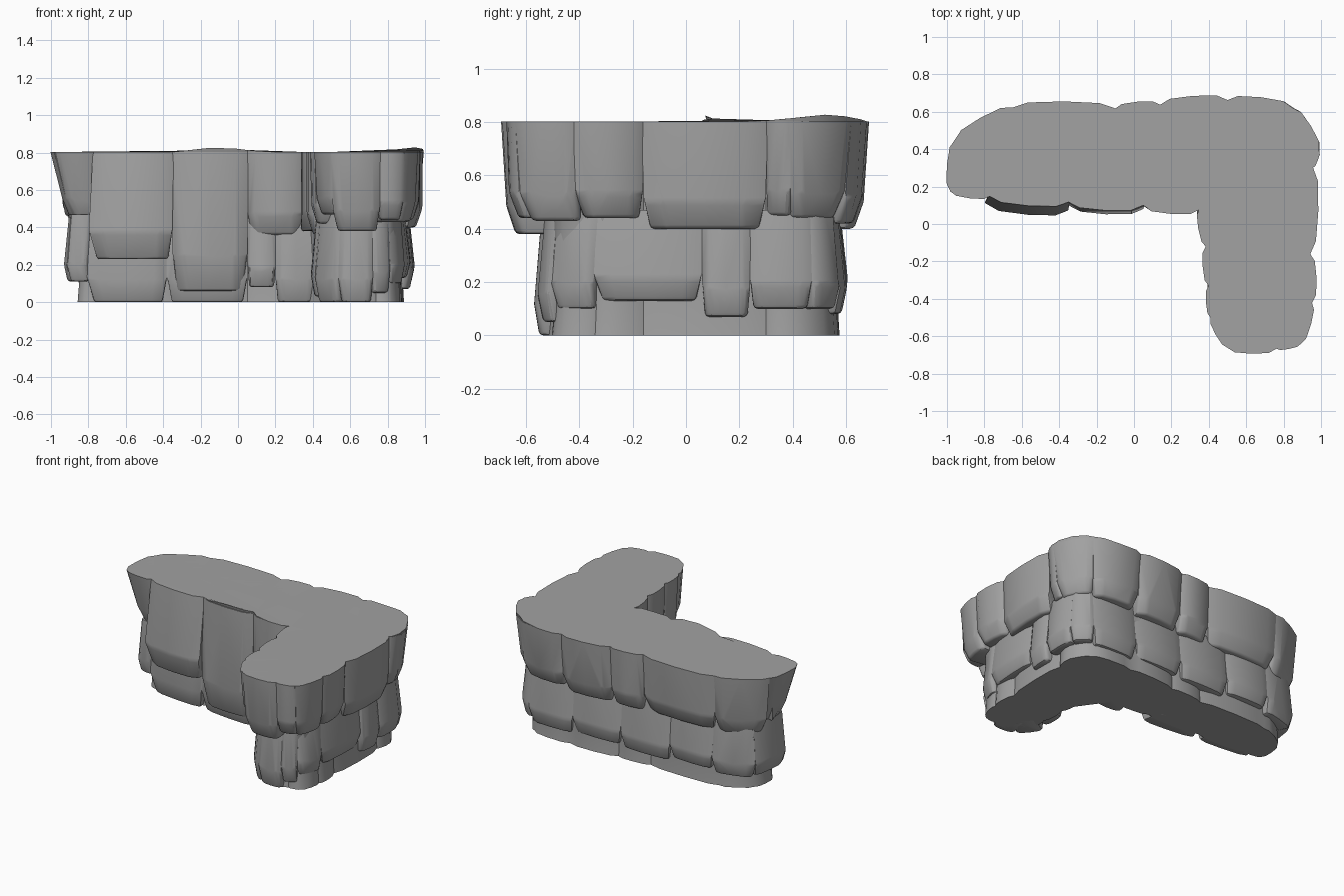
import bpy, bmesh, math
from mathutils import Vector

old = bpy.data.objects.get("Cube")
if old:
    bpy.data.objects.remove(old, do_unlink=True)

stone = bpy.data.materials.new("grey stone")
stone.use_nodes = True
grey = (0.36, 0.36, 0.36, 1)
stone.diffuse_color = grey
stone.node_tree.nodes["Principled BSDF"].inputs["Base Color"].default_value = grey
TOP = 0.803
SCALLOP = ((0.16, 0.8), (0.5, 1), (0.84, 0.8))  # share along a block, share of bulge

# Upper course: crease x, y, then underside height and outward lean of the next block
UPPER = [
    (-.98, .175, .46, -.07), (-.955, .45, .4, -.02), (-.65, .62, .41, -.01),
    (-.1, .615, .4, -.01), (.14, .635, .4, -.02), (.5, .66, .42, -.02),
    (.85, .62, .44, -.03), (.99, .39, .45, -.02), (.955, .3, .4, 0),
    (.94, -.16, .44, -.01), (.95, -.42, .43, -.02), (.89, -.64, .44, -.01),
    (.76, -.665, .38, -.02), (.5, -.66, .47, -.02), (.41, -.5, .42, -.01),
    (.4, -.33, .36, 0), (.385, -.12, .38, 0), (.35, .08, .36, 0),
    (.05, .1, .06, .02), (-.35, .12, .23, .05), (-.77, .15, .46, -.07),
]
# Lower course: crease x, y and foot height of the next block
LOWER = [
    (-.91, .21, .11), (-.88, .5, .1), (-.61, .58, .12), (-.28, .575, .09),
    (.1, .575, .1), (.47, .575, .08), (.81, .57, .1), (.915, .47, .1),
    (.915, .24, .07), (.9, .06, .13), (.88, -.34, .1), (.81, -.5, .05),
    (.72, -.545, 0), (.54, -.535, 0), (.42, -.38, .03), (.42, -.2, .05),
    (.42, .1, 0), (.2, .1, .08), (.05, .11, 0), (-.38, .15, 0), (-.8, .19, .11),
]


def finish(bm, name, angle):
    bmesh.ops.recalc_face_normals(bm, faces=bm.faces)
    mesh = bpy.data.meshes.new(name)
    bm.to_mesh(mesh)
    bm.free()
    mesh.materials.append(stone)
    obj = bpy.data.objects.new(name, mesh)
    bpy.context.collection.objects.link(obj)
    bpy.ops.object.select_all(action="DESELECT")
    obj.select_set(True)
    bpy.context.view_layer.objects.active = obj
    bpy.ops.object.shade_smooth_by_angle(angle=math.radians(angle))


def outward(a, b):
    d = b - a
    return Vector((-d.y, d.x)).normalized()


def bulge_of(a, b, most):
    return min(most, 0.12 * (b - a).length)


def pairs(course):
    for i, spec in enumerate(course):
        nxt = course[(i + 1) % len(course)]
        yield i + 1, Vector(spec[:2]), Vector(nxt[:2]), spec[2:]


# Nearest point on the middle lines of the two arms
def middle(p):
    a = Vector((max(-.6, min(.7, p.x)), .38))
    b = Vector((.7, max(-.2, min(.38, p.y))))
    return min((a, b), key=lambda q: (q - p).length)


def bump(p):
    peaks = (Vector((-.1, .06)), Vector((.92, .52)))
    return .028 * sum(max(0, 1 - (p - q).length / .25) for q in peaks)


# Solid L-shaped core: scalloped plateau rim, drawn in below
rim = []
for _, a, b, _ in pairs(UPPER):
    rim.append(a)
    for t, share in SCALLOP:
        rim.append(a.lerp(b, t) + outward(a, b) * bulge_of(a, b, .038) * share)

bm = bmesh.new()
rings = []
for z, pull in ((TOP, 0), (.45, .36), (.1, .38), (0, .36)):
    ring = []
    for p in rim:
        q = p.lerp(middle(p), pull)
        ring.append(bm.verts.new((q.x, q.y, z if pull else z + bump(p))))
    rings.append(ring)
for upper, lower in zip(rings, rings[1:]):
    for i in range(len(rim)):
        bm.faces.new((upper[i - 1], upper[i], lower[i], lower[i - 1]))
bm.faces.new(rings[0])
bm.faces.new(rings[-1])
finish(bm, "cliff_core", 30)


# Rock block: convex chunk on the wall between two creases, narrowing and rounded below
def block(name, a, b, top, bottom, offsets, most, depth):
    out = outward(a, b)
    bulge = bulge_of(a, b, most)
    knee = bottom + .25 * (top - bottom)
    bm = bmesh.new()
    for z, offset, width in zip((top, knee, bottom), offsets, (1.03, 1, .9)):
        for t, share in ((0, 0), *SCALLOP, (1, 0)):
            q = a.lerp(b, .5 + (t - .5) * width) + out * bulge * share
            q += (q - middle(q)).normalized() * offset
            bm.verts.new((q.x, q.y, z))
        for t in (.15, .85):
            q = a.lerp(b, t) - out * depth
            bm.verts.new((q.x, q.y, z))
    hull = bmesh.ops.convex_hull(bm, input=bm.verts)
    junk = {v for v in hull["geom_interior"] + hull["geom_unused"]
            if isinstance(v, bmesh.types.BMVert)}
    bmesh.ops.delete(bm, geom=list(junk), context="VERTS")
    bmesh.ops.dissolve_limit(bm, angle_limit=.03, verts=bm.verts, edges=bm.edges)
    edges = [e for e in bm.edges if max(v.co.z for v in e.verts) < top - .01
             and e.calc_face_angle(0) > .3]
    bmesh.ops.bevel(bm, geom=edges, offset=.015, segments=2, profile=.5,
                    affect="EDGES", clamp_overlap=True)
    finish(bm, name, 35)


# Overhanging upper course, and a recessed lower course that spreads at the foot
for n, a, b, (low, lean) in pairs(UPPER):
    block(f"upper_rock_{n}", a, b, TOP, low, (0, lean, lean - .035), .038, .2)
for n, a, b, (low,) in pairs(LOWER):
    block(f"lower_rock_{n}", a, b, .47, low, (-.02, .01, -.01), .02, .16)
